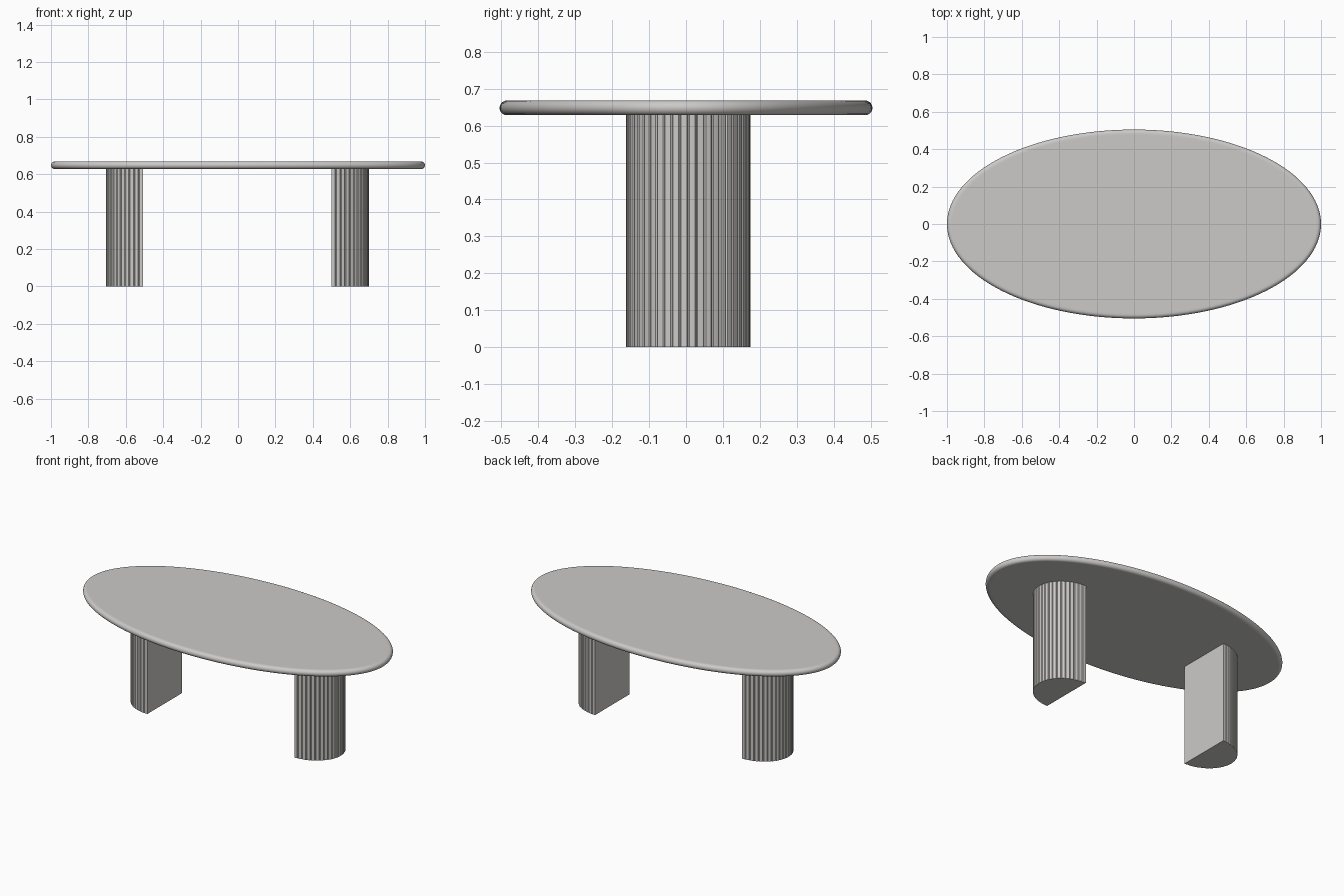
import bpy, bmesh, math

if "Cube" in bpy.data.objects:
    bpy.data.objects.remove(bpy.data.objects["Cube"])

grey = bpy.data.materials.new("warm_grey")
grey.diffuse_color = (0.6, 0.59, 0.575, 1)
grey.use_nodes = True
grey.node_tree.nodes["Principled BSDF"].inputs["Base Color"].default_value = grey.diffuse_color


def finish(bm, name):
    bmesh.ops.recalc_face_normals(bm, faces=bm.faces)
    me = bpy.data.meshes.new(name)
    bm.to_mesh(me)
    bm.free()
    me.materials.append(grey)
    ob = bpy.data.objects.new(name, me)
    bpy.context.collection.objects.link(ob)
    return ob


def bridge(bm, a, b):
    n = len(a)
    for i in range(n):
        bm.faces.new((a[i], a[(i + 1) % n], b[(i + 1) % n], b[i]))


def tabletop(a, b, z0, z1, segs=128, steps=10):
    """Oval slab with a full bullnose edge."""
    bm = bmesh.new()
    r, zc = (z1 - z0) / 2, (z0 + z1) / 2
    # (inset, z) profile: flat margin, half-round edge, flat margin
    prof = [(r + 0.01, z0)]
    for k in range(steps + 1):
        t = -math.pi / 2 + math.pi * k / steps
        prof.append((r - r * math.cos(t), zc + r * math.sin(t)))
    prof.append((r + 0.01, z1))
    rings = []
    for inset, z in prof:
        ring = []
        for i in range(segs):
            t = 2 * math.pi * i / segs
            nx, ny = math.cos(t) * b, math.sin(t) * a
            s = inset / math.hypot(nx, ny)
            ring.append(bm.verts.new((a * math.cos(t) - nx * s, b * math.sin(t) - ny * s, z)))
        rings.append(ring)
    for p, q in zip(rings, rings[1:]):
        bridge(bm, p, q)
    bm.faces.new(rings[0])
    bm.faces.new(rings[-1])
    ob = finish(bm, "tabletop")
    bpy.context.view_layer.objects.active = ob
    ob.select_set(True)
    bpy.ops.object.shade_smooth_by_angle(angle=math.radians(35))
    ob.select_set(False)


def leg(name, x_flat, side, yc, height, depth=0.2, half=0.169, ribs=24, groove=0.004):
    """D-shaped leg: flat inner face, fluted half-oval outer face."""
    bm = bmesh.new()
    pts = []
    for i in range(ribs):
        # wide rib followed by a narrow V groove
        for f, cut in ((0.0, 0), (0.35, 0), (0.7, 0), (0.85, groove)):
            if i == ribs - 1 and f > 0.7:
                continue
            t = -math.pi / 2 + math.pi * (i + f) / (ribs - 0.3)
            pts.append((x_flat + side * (depth - cut) * math.cos(t),
                        yc + (half - cut) * math.sin(t)))
    low = [bm.verts.new((x, y, 0)) for x, y in pts]
    high = [bm.verts.new((x, y, height)) for x, y in pts]
    bridge(bm, low, high)
    bm.faces.new(low)
    bm.faces.new(high)
    finish(bm, name)


tabletop(1.0, 0.505, 0.628, 0.668)
leg("right_leg", 0.50, 1, 0.006, 0.63)
leg("left_leg", -0.507, -1, 0.006, 0.63)
